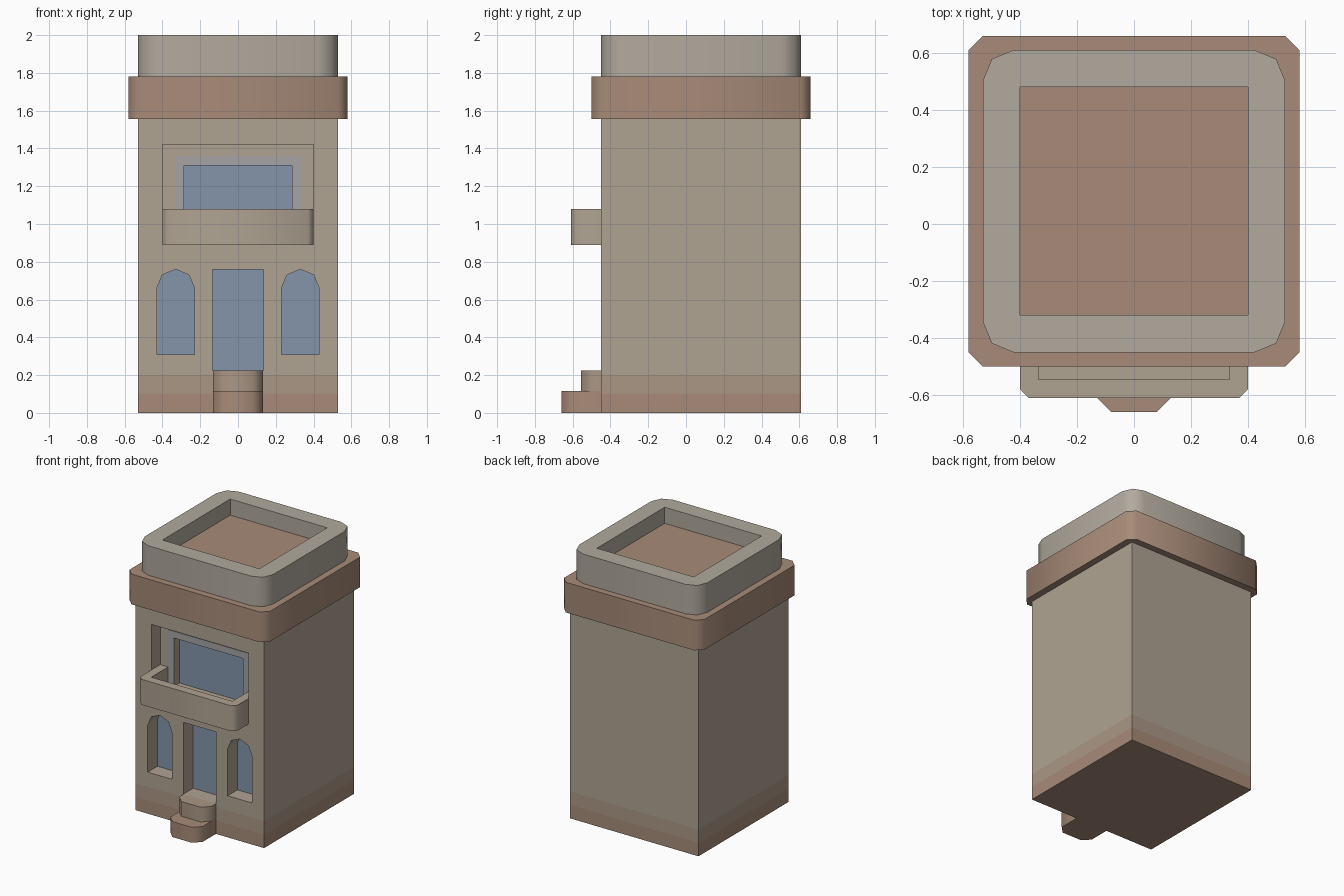
import bpy, bmesh, math

if "Cube" in bpy.data.objects:
    bpy.data.objects.remove(bpy.data.objects["Cube"])

FRONT, BACK = -0.45, 0.61


def material(name, color):
    m = bpy.data.materials.new(name)
    m.diffuse_color = (*color, 1)
    m.use_nodes = True
    m.node_tree.nodes["Principled BSDF"].inputs["Base Color"].default_value = m.diffuse_color
    return m


STONE = material("stone", (0.43, 0.37, 0.29))
PALE = material("pale_stone", (0.44, 0.40, 0.34))
CLAY = material("clay", (0.39, 0.26, 0.19))
WARM = material("warm_stone", (0.41, 0.31, 0.235))
GLASS = material("glass", (0.23, 0.30, 0.41))
TRIM = material("grey_trim", (0.38, 0.37, 0.37))


def prism(name, points, lo, hi, mat, axis="Z"):
    """Extrude a 2D outline along Z (x, y points) or along Y (x, z points)."""
    place = (lambda u, v, h: (u, v, h)) if axis == "Z" else (lambda u, v, h: (u, h, v))
    bm = bmesh.new()
    base = bm.faces.new([bm.verts.new(place(u, v, lo)) for u, v in points])
    top = bmesh.ops.extrude_face_region(bm, geom=[base])["geom"]
    step = place(0, 0, hi - lo)
    bmesh.ops.translate(bm, vec=step, verts=[g for g in top if isinstance(g, bmesh.types.BMVert)])
    bmesh.ops.recalc_face_normals(bm, faces=bm.faces)
    mesh = bpy.data.meshes.new(name)
    bm.to_mesh(mesh)
    bm.free()
    mesh.materials.append(mat)
    ob = bpy.data.objects.new(name, mesh)
    bpy.context.collection.objects.link(ob)
    return ob


def rect(x0, x1, v0, v1):
    return [(x0, v0), (x1, v0), (x1, v1), (x0, v1)]


def rounded(hx, y0, y1, r, seg):
    """Rectangle outline with corners rounded in a few segments."""
    pts = []
    corners = [(hx - r, y1 - r), (r - hx, y1 - r), (r - hx, y0 + r), (hx - r, y0 + r)]
    for k, (cx, cy) in enumerate(corners):
        for i in range(seg + 1):
            a = math.pi / 2 * (k + i / seg)
            pts.append((cx + r * math.cos(a), cy + r * math.sin(a)))
    return pts


def bay(hx, y0, c):
    """Projection from the front wall with two chamfered corners."""
    return [(-hx, FRONT), (-hx, y0 + c), (c - hx, y0), (hx - c, y0), (hx, y0 + c), (hx, FRONT)]


def activate(ob):
    bpy.ops.object.select_all(action="DESELECT")
    ob.select_set(True)
    bpy.context.view_layer.objects.active = ob


def cut(ob, points, lo, hi, axis="Y"):
    cutter = prism("cutter", points, lo, hi, STONE, axis)
    cutter.hide_render = True
    mod = ob.modifiers.new("opening", "BOOLEAN")
    mod.operation, mod.solver, mod.object = "DIFFERENCE", "EXACT", cutter
    activate(ob)
    bpy.ops.object.modifier_apply(modifier=mod.name)
    bpy.data.objects.remove(cutter)


def smooth(ob):
    activate(ob)
    bpy.ops.object.shade_smooth_by_angle(angle=math.radians(50))


# Tower body with recessed openings
body = prism("tower_body", rect(-0.53, 0.53, FRONT, BACK), 0, 1.555, STONE)
cut(body, rect(-0.135, 0.135, 0.225, 0.76), -0.6, -0.335)          # door
for cx in (-0.33, 0.33):                                           # arched windows
    arch = [(cx + 0.1 * math.cos(i * math.pi / 4), 0.66 + 0.1 * math.sin(i * math.pi / 4))
            for i in range(5)]
    cut(body, arch + [(cx - 0.1, 0.31), (cx + 0.1, 0.31)], -0.6, -0.335)
loggia = [(-0.335, 0.95), (0.335, 0.95), (0.335, 1.08), (0.40, 1.08),
          (0.40, 1.42), (-0.40, 1.42), (-0.40, 1.08), (-0.335, 1.08)]
cut(body, loggia, -0.6, -0.345)                                    # balcony recess
cut(body, rect(-0.285, 0.285, 0.951, 1.31), -0.6, -0.285)          # balcony window

# Colour the glazing and the warm base of the walls
for m in (CLAY, WARM, GLASS):
    body.data.materials.append(m)
bm = bmesh.new()
bm.from_mesh(body.data)
for z in (0.1, 0.2):
    bmesh.ops.bisect_plane(bm, geom=bm.verts[:] + bm.edges[:] + bm.faces[:],
                           plane_co=(0, 0, z), plane_no=(0, 0, 1))
for f in bm.faces:
    c = f.calc_center_median()
    inset = f.normal.y < -0.9 and c.y > -0.44
    if inset and abs(c.y + 0.345) > 0.004:
        f.material_index = 3
    elif c.z < 0.1:
        f.material_index = 1
    elif c.z < 0.2:
        f.material_index = 2
    else:
        f.material_index = 0
bm.to_mesh(body.data)
bm.free()

# Flat grey surround of the balcony window
surround = [(-0.333, 0.95), (-0.333, 1.36), (0.333, 1.36), (0.333, 0.95),
            (0.285, 0.95), (0.285, 1.31), (-0.285, 1.31), (-0.285, 0.95)]
prism("window_surround", surround, -0.348, -0.344, TRIM, "Y")

# Balcony parapet and floor
parapet = bay(0.40, -0.61, 0.03) + [(0.335, FRONT), (0.335, -0.545), (-0.335, -0.545), (-0.335, FRONT)]
balcony = prism("balcony_parapet", parapet, 0.89, 1.08, STONE)
prism("balcony_floor", rect(-0.335, 0.335, -0.545, FRONT), 0.89, 0.95, STONE)

# Entrance steps
lower = prism("lower_step", bay(0.133, -0.66, 0.053), 0, 0.115, CLAY)
upper = prism("upper_step", bay(0.133, -0.555, 0.053), 0.115, 0.225, WARM)

# Cornice and rounded crown with sunken roof
cornice = prism("cornice", rounded(0.58, -0.50, 0.66, 0.05, 1), 1.555, 1.78, CLAY)
crown = prism("crown", rounded(0.53, FRONT, BACK, 0.107, 2), 1.78, 2.0, PALE)
cut(crown, rect(-0.40, 0.40, -0.32, 0.48), 1.88, 2.2, "Z")
crown.data.materials.append(CLAY)
for p in crown.data.polygons:
    p.material_index = int(p.normal.z > 0.9 and p.center.z < 1.95)

for ob in (body, balcony, lower, upper, cornice, crown):
    smooth(ob)
